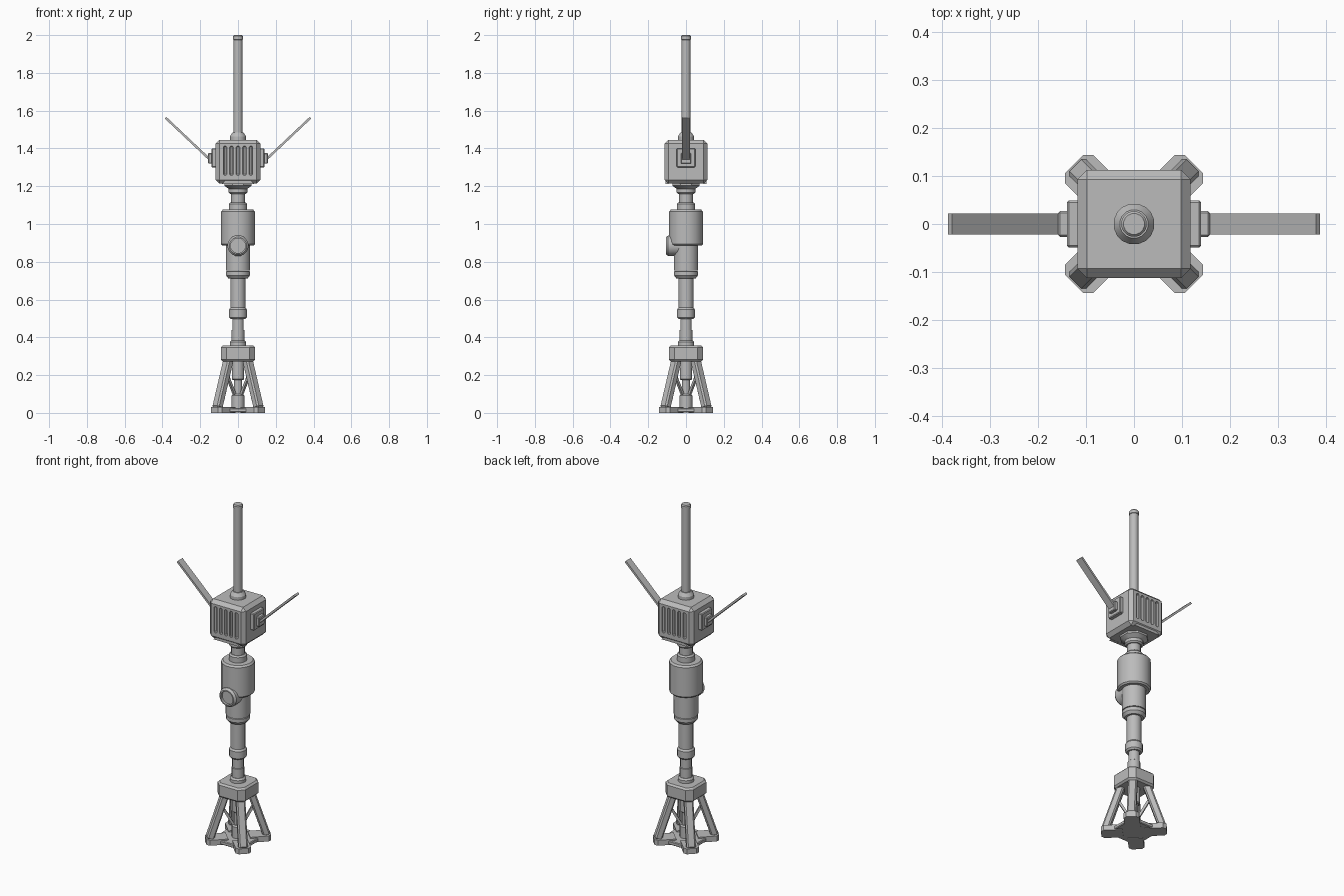
import bpy, bmesh, math
from mathutils import Vector, Matrix

cube = bpy.data.objects.get("Cube")
if cube:
    bpy.data.objects.remove(cube, do_unlink=True)

grey = bpy.data.materials.new("plain_grey")
grey.use_nodes = True
GREY = (0.5, 0.5, 0.5, 1)
grey.diffuse_color = GREY
grey.node_tree.nodes["Principled BSDF"].inputs["Base Color"].default_value = GREY


def finish(bm, name, smooth=False):
    bmesh.ops.recalc_face_normals(bm, faces=bm.faces)
    mesh = bpy.data.meshes.new(name)
    bm.to_mesh(mesh)
    bm.free()
    mesh.materials.append(grey)
    ob = bpy.data.objects.new(name, mesh)
    bpy.context.collection.objects.link(ob)
    if smooth:
        bpy.ops.object.select_all(action="DESELECT")
        bpy.context.view_layer.objects.active = ob
        ob.select_set(True)
        bpy.ops.object.shade_smooth_by_angle(angle=math.radians(32))
    return ob


def lathe(name, profile, sides=16, matrix=Matrix()):
    """Closed turned part from (radius, height) pairs."""
    bm = bmesh.new()
    rings = []
    for r, z in profile:
        angles = [2 * math.pi * (i + 0.5) / sides for i in range(sides)]
        rings.append([bm.verts.new((r * math.cos(a), r * math.sin(a), z)) for a in angles])
    for low, high in zip(rings, rings[1:]):
        for i in range(sides):
            j = (i + 1) % sides
            bm.faces.new((low[i], low[j], high[j], high[i]))
    bm.faces.new(rings[0])
    bm.faces.new(rings[-1])
    bm.transform(matrix)
    return finish(bm, name, True)


def add_box(bm, size, bevel=0.0, matrix=Matrix(), segments=1):
    part = bmesh.new()
    bmesh.ops.create_cube(part, size=1)
    bmesh.ops.scale(part, vec=size, verts=part.verts)
    if bevel:
        bmesh.ops.bevel(part, geom=part.edges[:], offset=bevel, segments=segments,
                        affect="EDGES", profile=0.5)
    part.transform(matrix)
    temp = bpy.data.meshes.new("temp")
    part.to_mesh(temp)
    part.free()
    bm.from_mesh(temp)
    bpy.data.meshes.remove(temp)


def box(name, centre, size, bevel=0.0):
    bm = bmesh.new()
    add_box(bm, size, bevel, Matrix.Translation(centre))
    return finish(bm, name)


def beam(name, start, end, width, depth, bevel, side):
    """Bar between two points; its width runs along the side direction."""
    start, end, side = Vector(start), Vector(end), Vector(side).normalized()
    along = (end - start).normalized()
    frame = Matrix((side, along.cross(side), along)).transposed().to_4x4()
    bm = bmesh.new()
    add_box(bm, (width, depth, (end - start).length), bevel,
            Matrix.Translation((start + end) / 2) @ frame)
    return finish(bm, name)


def prism(name, outline, z0, z1, matrix=Matrix()):
    bm = bmesh.new()
    face = bm.faces.new([bm.verts.new((x, y, z0)) for x, y in outline])
    top = bmesh.ops.extrude_face_region(bm, geom=[face])["geom"]
    bmesh.ops.translate(bm, vec=(0, 0, z1 - z0),
                        verts=[v for v in top if isinstance(v, bmesh.types.BMVert)])
    bm.transform(matrix)
    return finish(bm, name)


# Foot plate with four chamfered diagonal pads
box("foot_plate", (0, 0, 0.014), (0.205, 0.205, 0.022), 0.004)
pad = [(0.06, -0.042), (0.161, -0.042), (0.177, -0.027),
       (0.177, 0.027), (0.161, 0.042), (0.06, 0.042)]

# Splayed legs with thin inner braces
for i, (sx, sy) in enumerate([(1, 1), (-1, 1), (-1, -1), (1, -1)], 1):
    side = (-sy, sx, 0)
    turn = Matrix.Rotation(math.atan2(sy, sx), 4, "Z")
    prism(f"foot_pad_{i}", pad, 0.0, 0.032, turn)
    beam(f"leg_{i}", (0.11 * sx, 0.11 * sy, 0.025), (0.046 * sx, 0.046 * sy, 0.3),
         0.05, 0.042, 0.008, side)
    beam(f"brace_{i}", (0.015 * sx, 0.015 * sy, 0.09), (0.062 * sx, 0.062 * sy, 0.21),
         0.014, 0.014, 0, side)

# Central piston between the legs
lathe("piston_base", [(0.034, 0.02), (0.034, 0.092), (0.028, 0.1)])
lathe("piston_rod", [(0.022, 0.09), (0.022, 0.2)])
lathe("piston_sleeve", [(0.028, 0.175), (0.033, 0.18), (0.033, 0.29)])

# Chamfered hub block on the legs
bm = bmesh.new()
bmesh.ops.create_cube(bm, size=1)
bmesh.ops.scale(bm, vec=(0.182, 0.182, 0.084), verts=bm.verts)
uprights = [e for e in bm.edges if abs(e.verts[0].co.z - e.verts[1].co.z) > 0.01]
bmesh.ops.bevel(bm, geom=uprights, offset=0.03, segments=1, affect="EDGES")
rims = [e for e in bm.edges if abs(e.verts[0].co.z - e.verts[1].co.z) < 0.001]
bmesh.ops.bevel(bm, geom=rims, offset=0.01, segments=1, affect="EDGES")
bmesh.ops.translate(bm, vec=(0, 0, 0.315), verts=bm.verts)
finish(bm, "hub_block")

# Stepped mast
lathe("hub_ring", [(0.044, 0.35), (0.044, 0.374), (0.036, 0.384)])
lathe("lower_mast", [(0.034, 0.37), (0.034, 0.438), (0.031, 0.44), (0.031, 0.51)])
lathe("mast_collar", [(0.04, 0.497), (0.048, 0.506), (0.048, 0.547), (0.04, 0.557)])
lathe("middle_mast", [(0.04, 0.55), (0.04, 0.73)])
lathe("body_cap", [(0.052, 0.712), (0.065, 0.728), (0.065, 0.748), (0.062, 0.751)])
lathe("lower_body", [(0.066, 0.753), (0.066, 0.9)])
lathe("upper_body", [(0.083, 0.885), (0.091, 0.893), (0.091, 1.066), (0.082, 1.076)])
lathe("body_neck", [(0.049, 1.07), (0.049, 1.107), (0.041, 1.115)])
lathe("upper_mast", [(0.037, 1.11), (0.037, 1.17)])
lathe("head_collar", [(0.043, 1.16), (0.051, 1.168), (0.051, 1.19)])
lathe("head_flange", [(0.052, 1.185), (0.078, 1.203), (0.078, 1.222)], 8)

# Round port on the front of the body, recessed in the middle
lathe("round_port", [(0.056, 0.0), (0.056, 0.094), (0.046, 0.106), (0.039, 0.106),
                     (0.039, 0.092)], 16,
      Matrix.Translation((0, 0, 0.885)) @ Matrix.Rotation(math.pi / 2, 4, "X"))

# Head box with vertical slots cut into front and back
head = box("head_box", (0, 0, 1.33), (0.236, 0.226, 0.232), 0.02)
bm = bmesh.new()
for y in (-0.113, 0.113):
    for i in range(-2, 3):
        add_box(bm, (0.02, 0.024, 0.155), 0.006,
                Matrix.Translation((i * 0.034, y, 1.335)))
cutter = finish(bm, "slot_cutter")
cutter.hide_render = True
cut = head.modifiers.new("slots", "BOOLEAN")
cut.object = cutter
cut.solver = "EXACT"
bpy.ops.object.select_all(action="DESELECT")
bpy.context.view_layer.objects.active = head
head.select_set(True)
bpy.ops.object.modifier_apply(modifier=cut.name)
bpy.data.objects.remove(cutter, do_unlink=True)

# Lower lips beneath the slots
lip = [(-0.085, 1.213), (0.085, 1.213), (0.062, 1.238), (-0.062, 1.238)]
for name, y in (("front_lip", -0.092), ("back_lip", 0.108)):
    prism(name, lip, 0, 0.016,
          Matrix.Translation((0, y, 0)) @ Matrix.Rotation(math.pi / 2, 4, "X"))

# Side mounts and slanted blades
for side, s in (("left", 1), ("right", -1)):
    box(side + "_mount", (0.125 * s, 0, 1.35), (0.03, 0.098, 0.1), 0.004)
    box(side + "_socket", (0.145 * s, 0, 1.347), (0.027, 0.054, 0.056), 0.004)
    beam(side + "_blade", (0.148 * s, 0, 1.34), (0.384 * s, 0, 1.563),
         0.044, 0.012, 0, (0, 1, 0))

# Antenna
lathe("antenna_base", [(0.043, 1.44), (0.043, 1.464), (0.03, 1.484)])
lathe("antenna_rod", [(0.024, 1.47), (0.024, 1.975), (0.027, 1.977), (0.027, 1.994),
                      (0.022, 2.0)])
